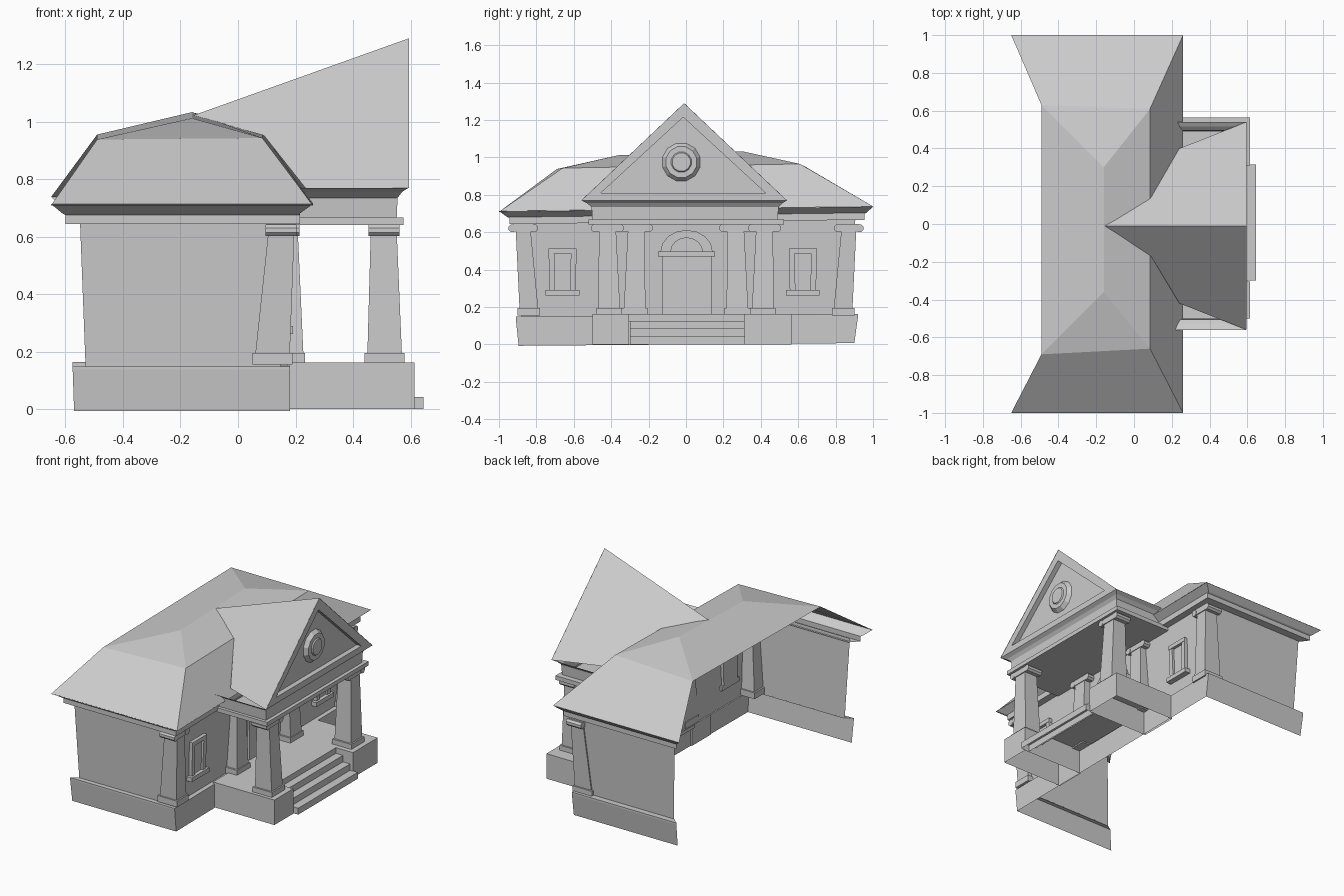
import bpy, bmesh
from math import pi, sin, cos

if "Cube" in bpy.data.objects:
    bpy.data.objects.remove(bpy.data.objects["Cube"])


def mesh(name, verts, faces):
    me = bpy.data.meshes.new(name)
    me.from_pydata(verts, [], faces)
    ob = bpy.data.objects.new(name, me)
    bpy.context.collection.objects.link(ob)
    return ob


def u_shell(name, levels, tilt=0.0, back=False):
    """Three-sided shell, open at the rear; levels are (z, x_back, x_front, y0, y1)."""
    v, f = [], []
    for z, xb, xf, y0, y1 in levels:
        v += [(x, y, z + tilt * y) for x, y in ((xb, y0), (xf, y0), (xf, y1), (xb, y1))]
    for i in range(len(levels) - 1):
        a = 4 * i
        f += [(a + j, a + j + 1, a + j + 5, a + j + 4) for j in range(3)]
    if back:
        f.append((3, 2, 1, 0))
    return mesh(name, v, f)


def block(name, low, high, bottom=True):
    """Tapered box from rectangle low to rectangle high, each (z, x0, x1, y0, y1)."""
    v = []
    for z, x0, x1, y0, y1 in (low, high):
        v += [(x0, y0, z), (x1, y0, z), (x1, y1, z), (x0, y1, z)]
    f = [(j, (j + 1) % 4, (j + 1) % 4 + 4, j + 4) for j in range(4)] + [(4, 5, 6, 7)]
    if bottom:
        f.append((3, 2, 1, 0))
    return mesh(name, v, f)


def box(name, x0, x1, y0, y1, z0, z1, bottom=True):
    return block(name, (z0, x0, x1, y0, y1), (z1, x0, x1, y0, y1), bottom)


def rod(name, x0, x1, y, z, r, n=8, r_end=None):
    """Prism along x; r_end is the radius at the x1 end."""
    v = []
    for x, q in ((x0, r), (x1, r_end or r)):
        v += [(x, y + q * cos(2 * pi * (i + .5) / n), z + q * sin(2 * pi * (i + .5) / n)) for i in range(n)]
    f = [(i, (i + 1) % n, (i + 1) % n + n, i + n) for i in range(n)]
    f += [tuple(range(n - 1, -1, -1)), tuple(range(n, 2 * n))]
    return mesh(name, v, f)


def column(name, x, y, wx, wy, lean=(0, 0)):
    """Square tapered column with a plinth and a scrolled capital."""
    tx, ty = x + lean[0], y + lean[1]
    box(name + "_plinth", x - wx * .58, x + wx * .58, y - wy * .6, y + wy * .6, .155, .195)
    block(name + "_shaft", (.19, x - wx / 2, x + wx / 2, y - wy / 2, y + wy / 2),
          (.605, tx - wx * .38, tx + wx * .38, ty - wy * .4, ty + wy * .4))
    box(name + "_capital", tx - wx * .43, tx + wx * .43, ty - wy * .55, ty + wy * .55, .605, .645)
    for i, s in enumerate((-1, 1)):
        rod(f"{name}_scroll_{i}", tx - wx * .45, tx + wx * .45, ty + s * wy * .58, .622, .022)


# Main block: base with ledge, flared walls, cornice
u_shell("main_base", [(0, -.57, .18, -.895, .9), (.145, -.575, .18, -.91, .92),
                      (.156, -.575, .18, -.91, .92), (.156, -.53, .14, -.88, .88)], .008)
u_shell("main_walls", [(.145, -.53, .15, -.88, .88), (.665, -.55, .17, -.905, .905)])
u_shell("main_cornice", [(.655, -.55, .16, -.89, .89), (.655, -.6, .215, -.945, .955),
                         (.687, -.6, .215, -.945, .955), (.692, -.61, .215, -.955, .965),
                         (.725, -.65, .26, -1, 1)], .012)

# Main roof: two pitches, rear lower slope left open
roof = [(-.65, -1, .709), (.26, -1, .709), (.26, 1, .738), (-.65, 1, .738),
        (-.49, -.69, .938), (.085, -.66, .943), (.085, .61, .965), (-.49, .63, .955),
        (-.16, -.36, 1.012), (-.16, .30, 1.033)]
mesh("main_roof", roof, [(0, 1, 5, 4), (1, 2, 6, 5), (2, 3, 7, 6),
                         (4, 5, 8), (5, 6, 9, 8), (6, 7, 9), (7, 4, 8, 9)])

# Portico roof, its ridge falling back into the main roof
ridge_y = -.01
gable = [(-.155, ridge_y, 1.022), (.595, ridge_y, 1.29)]
for y1, y2, y3 in ((-.17, -.42, -.56), (.14, .40, .54)):
    gable += [(.09, y1, .952), (.24, y2, .762), (.595, y3, .77)]
mesh("portico_roof", gable, [(0, 2, 3, 4, 1), (1, 7, 6, 5, 0)])

# Pediment with a recessed triangular panel
tri = [(.593, -.56, .77), (.593, .54, .77), (.593, ridge_y, 1.29)]
inner = [(.593, -.455, .81), (.593, .425, .81), (.593, -.015, 1.215)]
sunk = [(.56, y, z) for _, y, z in inner]
ring = [(a + i, a + (i + 1) % 3, a + (i + 1) % 3 + 3, a + i + 3) for a in (0, 3) for i in range(3)]
mesh("pediment", tri + inner + sunk, ring + [(6, 7, 8)])

# Plain round medallion on the panel
rod("medallion", .555, .585, -.025, .975, .108, 12, .085)
rod("medallion_boss", .58, .592, -.025, .975, .06, 12, .05)

# Portico entablature and ceiling
u_shell("entablature", [(.64, .15, .575, -.52, .525), (.667, .15, .575, -.52, .525),
                        (.667, .15, .552, -.5, .49), (.735, .15, .555, -.505, .495),
                        (.755, .15, .57, -.53, .515), (.77, .15, .593, -.56, .54)], 0, True)

# Portico floor, side blocks and steps
for i, (y0, y1) in enumerate(((-.5, -.305), (.31, .565))):
    box(f"portico_base_{i}", .17, .613, y0, y1, 0, .163, False)
box("portico_floor", .15, .49, -.305, .31, .124, .163, False)
for i, x in enumerate((.645, .592, .541)):
    z = .042 * (i + 1)
    box(f"step_{i}", x - .06, x, -.3, .315, z - .042, z, False)

# Columns: free-standing front pair, wall pair and corner pilasters
for side, s in (("left", -1), ("right", 1)):
    column("front_column_" + side, .51, s * .41, .12, .115, (-.003, s * .01))
    column("wall_column_" + side, .19, s * .275, .075, .115, (-.01, s * -.01))
    column("corner_pilaster_" + side, .12, s * .84, .12, .1, (.03, s * .03))

# Windows: frame bars, pane and sill
for side, y in (("left", -.66), ("right", .625)):
    n = "window_" + side
    box(n + "_pane", .14, .168, y - .06, y + .06, .29, .5)
    for i, s in enumerate((-1, 1)):
        block(f"{n}_jamb_{i}", (.285, .14, .18, y + s * .055 - .015, y + s * .055 + .015),
              (.51, .14, .185, y + s * .06 - .015, y + s * .06 + .015))
    box(n + "_head", .14, .187, y - .075, y + .075, .485, .512)
    box(n + "_sill", .14, .192, y - .09, y + .09, .262, .29)

# Doorway: door leaf, impost band, arch and fanlight
box("door", .14, .172, -.125, .14, .155, .47)
box("door_band", .14, .2, -.15, .155, .47, .497)
n, arch = 8, []
for x in (.15, .19):
    for ry, rz in ((.085, .075), (.14, .117)):
        arch += [(x, .003 + ry * cos(pi * i / n), .495 + rz * sin(pi * i / n)) for i in range(n + 1)]
m = n + 1
faces = []
for i in range(n):
    faces += [(2 * m + i, 3 * m + i, 3 * m + i + 1, 2 * m + i + 1),
              (m + i, m + i + 1, 3 * m + i + 1, 3 * m + i),
              (i, 2 * m + i, 2 * m + i + 1, i + 1)]
mesh("door_arch", arch, faces)
mesh("fanlight", [(.17, y, z) for _, y, z in arch[:m]], [tuple(range(m))])
